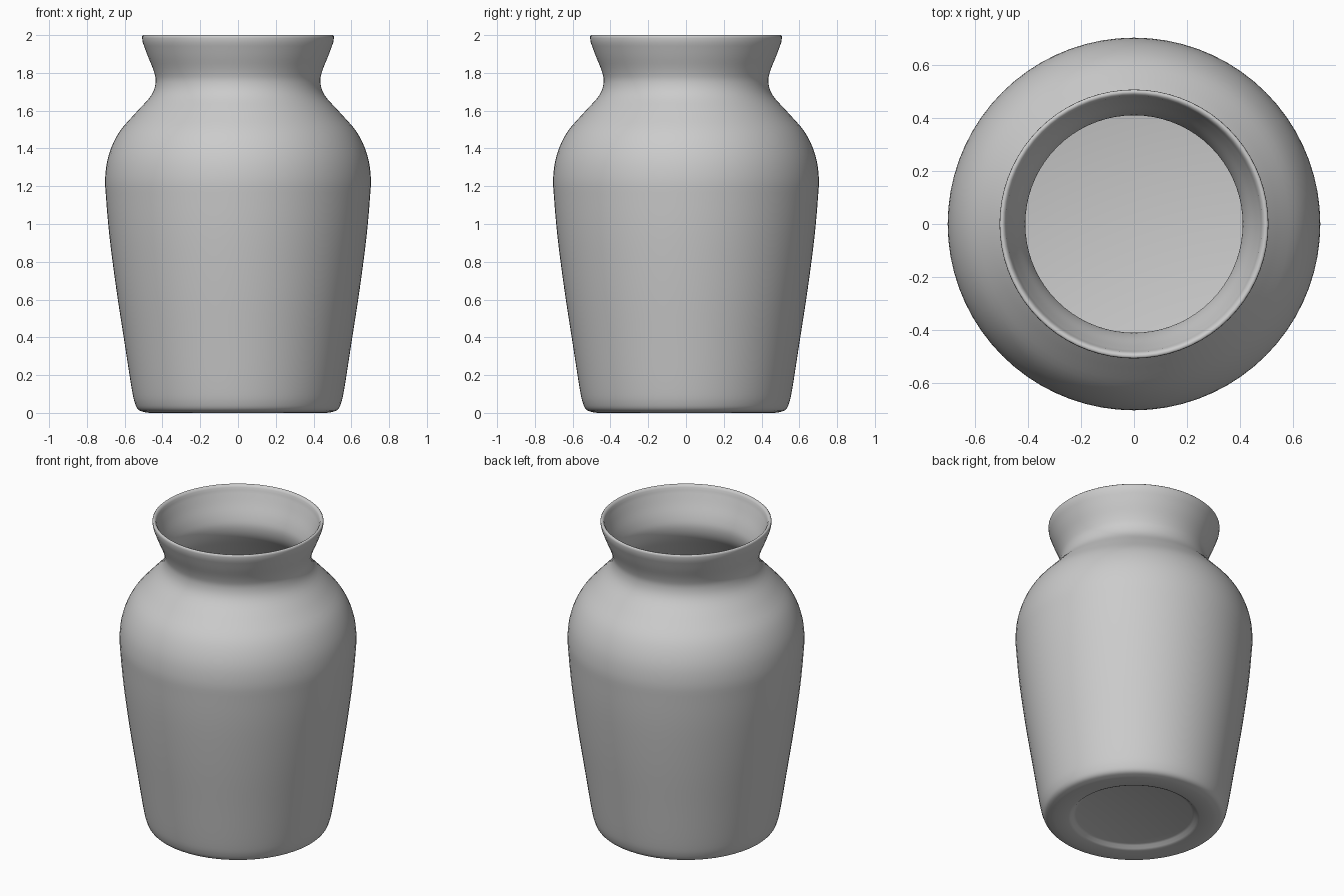
import bpy, bmesh
from math import pi
from mathutils import Vector

cube = bpy.data.objects.get("Cube")
if cube:
    bpy.data.objects.remove(cube, do_unlink=True)

WALL = 0.025
SEGMENTS = 72
FLOOR = 0.05

# Outer silhouette as (radius, height), foot to lip
outer = [(0.49, 0.003), (0.525, 0.015), (0.545, 0.05), (0.563, 0.13), (0.602, 0.38),
         (0.645, 0.66), (0.68, 0.93), (0.698, 1.13), (0.703, 1.25), (0.683, 1.37),
         (0.63, 1.485), (0.54, 1.59), (0.46, 1.68), (0.436, 1.75), (0.446, 1.81),
         (0.478, 1.89), (0.504, 1.96)]


def smooth(points, steps=4):
    """Catmull-Rom curve through the points."""
    p = [Vector(q) for q in points]
    p = [2 * p[0] - p[1]] + p + [2 * p[-1] - p[-2]]
    out = []
    for a, b, c, d in zip(p, p[1:], p[2:], p[3:]):
        for i in range(steps):
            t = i / steps
            out.append(0.5 * (2 * b + (c - a) * t + (2 * a - 5 * b + 4 * c - d) * t * t
                              + (3 * b - a - 3 * c + d) * t ** 3))
    return out + [p[-2]]


def inset(curve, depth):
    """Shift the curve towards the inside of the wall."""
    out = []
    for i, p in enumerate(curve):
        d = (curve[min(i + 1, len(curve) - 1)] - curve[max(i - 1, 0)]).normalized()
        out.append(p + Vector((-d.y, d.x)) * depth)
    return out


# Full section: recessed base, outer wall, rounded lip, inner wall, inner floor
skin = smooth(outer)
inner = [p for p in inset(skin, WALL) if p.y > FLOOR + 0.03]
base = [(0, 0.025), (0.345, 0.025), (0.36, 0.02), (0.375, 0.006), (0.39, 0)]
lip = [(0.508, 1.985), (0.507, 1.995), (0.502, 2), (0.492, 1.998), (0.484, 1.985)]
floor = [(0.51, FLOOR + 0.01), (0.48, FLOOR), (0, FLOOR)]
section = base + [(0.47, 0)] + [tuple(p) for p in skin] + lip
section += [tuple(p) for p in reversed(inner)] + floor

# Lathe the section around the vertical axis
bm = bmesh.new()
verts = [bm.verts.new((r, 0, z)) for r, z in section]
edges = [bm.edges.new(pair) for pair in zip(verts, verts[1:])]
bmesh.ops.spin(bm, geom=verts + edges, axis=(0, 0, 1), cent=(0, 0, 0),
               angle=2 * pi, steps=SEGMENTS, use_merge=True)
bmesh.ops.remove_doubles(bm, verts=bm.verts, dist=0.0005)
bmesh.ops.recalc_face_normals(bm, faces=bm.faces)
mesh = bpy.data.meshes.new("vase")
bm.to_mesh(mesh)
bm.free()

vase = bpy.data.objects.new("vase", mesh)
bpy.context.collection.objects.link(vase)

# Plain grey clay
clay = bpy.data.materials.new("grey clay")
clay.use_nodes = True
colour = (0.6, 0.6, 0.6, 1)
clay.diffuse_color = colour
clay.node_tree.nodes["Principled BSDF"].inputs["Base Color"].default_value = colour
mesh.materials.append(clay)

bpy.context.view_layer.objects.active = vase
vase.select_set(True)
bpy.ops.object.shade_smooth_by_angle(angle=pi / 3)
